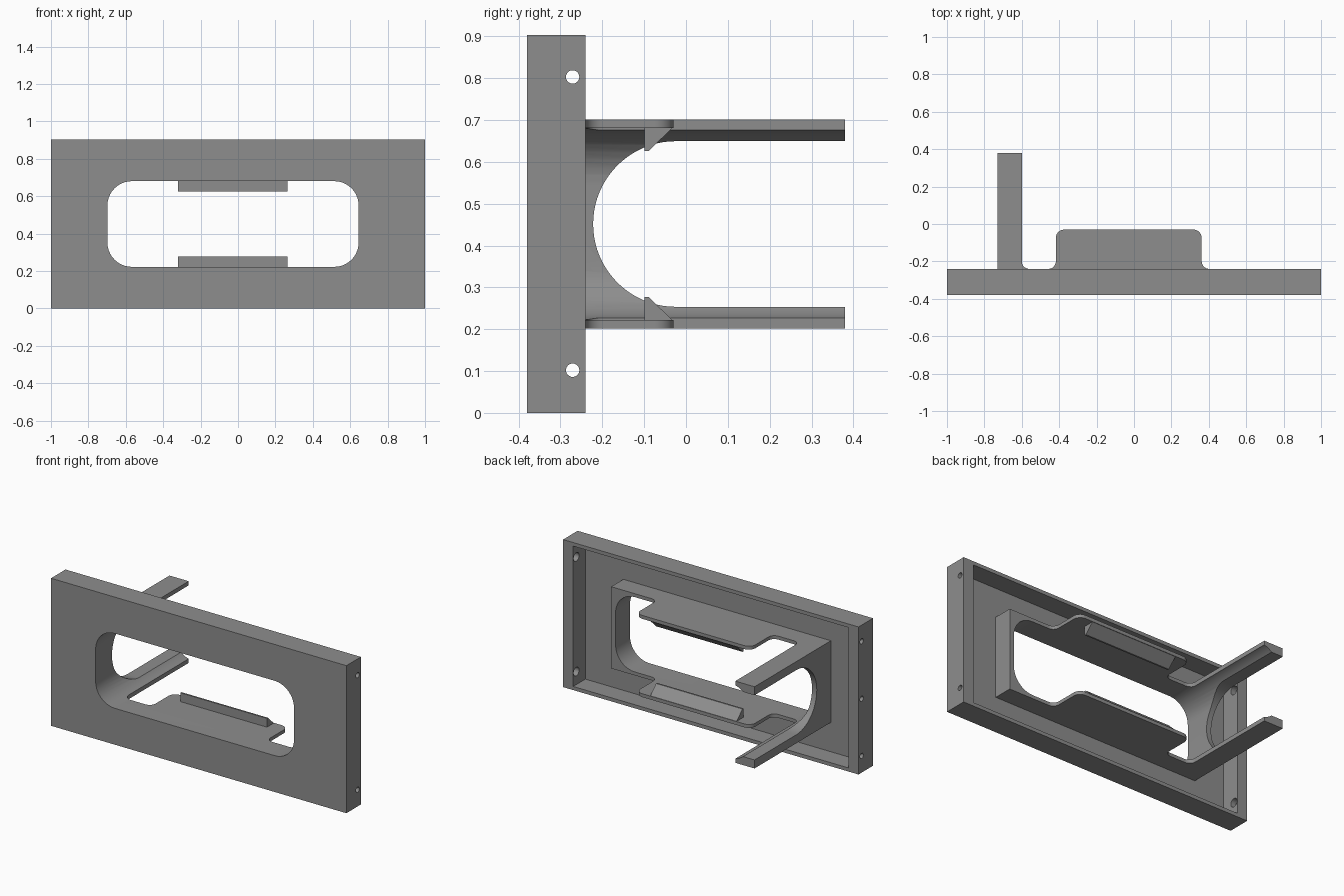
import bpy, bmesh, math
from mathutils import Vector

if "Cube" in bpy.data.objects:
    bpy.data.objects.remove(bpy.data.objects["Cube"])

H = 0.903            # frame height
MID = H / 2          # mirror height of the part
BACK = -0.24         # rear face of the frame
FLOOR = -0.358       # bottom of the rear pocket

grey = bpy.data.materials.new("grey plastic")
grey.diffuse_color = (0.27, 0.27, 0.27, 1)
grey.use_nodes = True
grey.node_tree.nodes["Principled BSDF"].inputs["Base Color"].default_value = grey.diffuse_color


def rounded(corners, steps=10):
    """Outline from (u, v, radius) corners, each corner replaced by a tangent arc."""
    out = []
    for i, (u, v, r) in enumerate(corners):
        p = Vector((u, v))
        if r == 0:
            out.append((u, v))
            continue
        a = (Vector(corners[i - 1][:2]) - p).normalized()
        b = (Vector(corners[(i + 1) % len(corners)][:2]) - p).normalized()
        # all corners are square, so the arc centre is one radius along both edges
        c = p + (a + b) * r
        for k in range(steps + 1):
            t = math.pi / 2 * k / steps
            q = c - b * (r * math.cos(t)) - a * (r * math.sin(t))
            out.append((q.x, q.y))
    return out


def prism(name, outline, axis, lo, hi):
    """Extrude an outline along an axis: x uses (y, z), y uses (x, z), z uses (x, y)."""
    place = {"x": lambda p, t: (t, p[0], p[1]),
             "y": lambda p, t: (p[0], t, p[1]),
             "z": lambda p, t: (p[0], p[1], t)}[axis]
    bm = bmesh.new()
    a = [bm.verts.new(place(p, lo)) for p in outline]
    b = [bm.verts.new(place(p, hi)) for p in outline]
    bm.faces.new(a[::-1])
    bm.faces.new(b)
    for i in range(len(a)):
        j = (i + 1) % len(a)
        bm.faces.new((a[i], a[j], b[j], b[i]))
    bmesh.ops.recalc_face_normals(bm, faces=bm.faces[:])
    me = bpy.data.meshes.new(name)
    bm.to_mesh(me)
    bm.free()
    me.materials.append(grey)
    ob = bpy.data.objects.new(name, me)
    bpy.context.collection.objects.link(ob)
    return ob


def rect(u0, u1, v0, v1, r=0):
    return rounded([(u0, v0, r), (u1, v0, r), (u1, v1, r), (u0, v1, r)])


def circle(u, v, r, n=32):
    return [(u + r * math.cos(math.tau * k / n), v + r * math.sin(math.tau * k / n)) for k in range(n)]


def combine(target, tool, operation):
    """Apply a boolean and remove the tool."""
    mod = target.modifiers.new("bool", "BOOLEAN")
    mod.object, mod.operation, mod.solver = tool, operation, "EXACT"
    bpy.context.view_layer.update()
    bpy.context.view_layer.objects.active = target
    bpy.ops.object.modifier_apply(modifier=mod.name)
    bpy.data.objects.remove(tool, do_unlink=True)


# Frame: shallow box, hollow at the back
frame = prism("bracket_frame", rect(-1, 1, 0, H), "y", -0.38, BACK)
combine(frame, prism("pocket", rect(-0.932, 0.932, 0.022, H - 0.022), "y", FLOOR, 0), "DIFFERENCE")

# Sleeve: plan outline with the long side arm and the rounded middle tab
plan = rounded([(-0.73, -0.37, 0), (0.675, -0.37, 0), (0.675, BACK, 0),
                (0.362, BACK, 0.04), (0.362, -0.03, 0.045), (-0.418, -0.03, 0.045),
                (-0.418, BACK, 0.04), (-0.60, BACK, 0.04), (-0.60, 0.38, 0), (-0.73, 0.38, 0)])
sleeve = prism("sleeve", plan, "z", MID - 0.25, MID + 0.25)

# U-shaped cut that splits the side wall into two arms
r = 0.198
u_cut = [(0.5, MID - r)] + [(-0.024 - r * math.sin(math.pi * k / 40), MID - r * math.cos(math.pi * k / 40))
                            for k in range(41)] + [(0.5, MID + r)]
combine(sleeve, prism("u_cut", u_cut, "x", -0.9, 0.9), "DIFFERENCE")
combine(frame, sleeve, "UNION")

# Rounded opening through frame, sleeve and arms
combine(frame, prism("opening", rect(-0.698, 0.645, MID - 0.229, MID + 0.229, 0.13), "y", -0.5, 0.5), "DIFFERENCE")

# Screw holes in the end walls, wider on the inside
for side, heights in ((-1, (0.102, MID, 0.803)), (1, (0.102, 0.803))):
    for z in heights:
        for name, rad, a, b in (("hole", 0.016, 0.90, 1.1), ("counterbore", 0.026, 0.90, 0.965)):
            lo, hi = sorted((side * a, side * b))
            combine(frame, prism(name, circle(-0.271, z, rad), "x", lo, hi), "DIFFERENCE")

bpy.ops.object.select_all(action="DESELECT")
frame.select_set(True)
bpy.context.view_layer.objects.active = frame
bpy.ops.object.shade_smooth_by_angle(angle=math.radians(30))

# Wedge clips on the inner faces of the two tabs
for name, s in (("upper_clip", 1), ("lower_clip", -1)):
    wedge = [(-0.099, MID + s * 0.231), (-0.099, MID + s * 0.175),
             (-0.089, MID + s * 0.175), (-0.031, MID + s * 0.231)]
    prism(name, wedge, "x", -0.32, 0.265)
